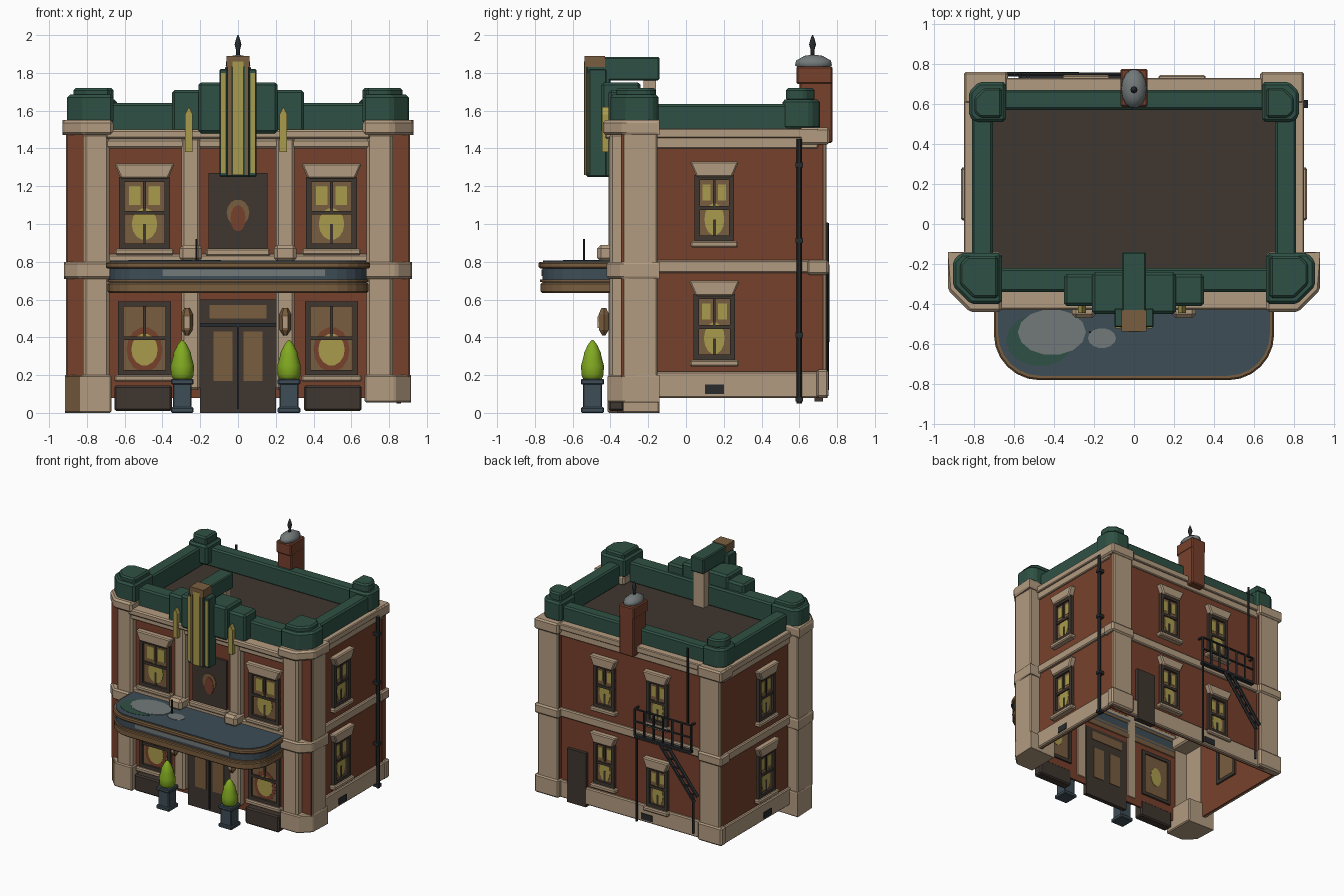
import bpy, bmesh, math
from mathutils import Vector, Matrix

if "Cube" in bpy.data.objects:
    bpy.data.objects.remove(bpy.data.objects["Cube"])

def material(name, *rgb):
    m = bpy.data.materials.new(name)
    m.diffuse_color = (*rgb, 1)
    m.use_nodes = True
    m.node_tree.nodes["Principled BSDF"].inputs["Base Color"].default_value = m.diffuse_color
    return m

BRICK = material("brick", .185, .053, .025)
STONE = material("pale stone", .45, .33, .22)
GREEN = material("dark green", .028, .082, .058)
DARK = material("dark brown", .05, .037, .029)
YELLOW = material("lit yellow", .40, .33, .075)
AMBER = material("amber brown", .19, .11, .05)
BLUE = material("slate blue", .048, .075, .095)
GREY = material("zinc grey", .17, .19, .19)
LEAF = material("leaf green", .22, .40, .015)
IRON = material("iron", .022, .024, .026)
FRONT, RIGHT, BACK, LEFT = 0, math.pi / 2, math.pi, -math.pi / 2
FW = .35  # distance of the front wall from the centre

def finish(name, bm, mat, wall=0, bevel=0, smooth=False):
    bmesh.ops.recalc_face_normals(bm, faces=bm.faces)
    bm.transform(Matrix.Rotation(wall, 4, 'Z'))
    me = bpy.data.meshes.new(name)
    bm.to_mesh(me)
    bm.free()
    me.materials.append(mat)
    me.polygons.foreach_set("use_smooth", [smooth] * len(me.polygons))
    ob = bpy.data.objects.new(name, me)
    bpy.context.collection.objects.link(ob)
    if bevel:
        mod = ob.modifiers.new("bevel", 'BEVEL')
        mod.width, mod.segments = bevel, 1
    return ob

def extrude(bm, points, offset, keep=True):
    face = bm.faces.new([bm.verts.new(p) for p in points])
    new = bmesh.ops.extrude_face_region(bm, geom=[face], use_keep_orig=keep)['geom']
    bmesh.ops.translate(bm, vec=offset, verts=[g for g in new if isinstance(g, bmesh.types.BMVert)])

# Outline of (along, up) points standing out from a wall
def plate(name, mat, pts, d0, d1, wall=0, bevel=0):
    bm = bmesh.new()
    extrude(bm, [(u, -d0, z) for u, z in pts], (0, d0 - d1, 0))
    return finish(name, bm, mat, wall, bevel)

# Plan outline of (x, y) points raised from z0 to z1
def slab(name, mat, pts, z0, z1, bevel=0, bottom=True):
    bm = bmesh.new()
    extrude(bm, [(x, y, z0) for x, y in pts], (0, 0, z1 - z0), bottom)
    return finish(name, bm, mat, 0, bevel)

# Boxes given as along min, max, outward min, max, z min, max
def boxes(name, mat, items, wall=0, bevel=0, mirror=False):
    bm = bmesh.new()
    for a, b, d0, d1, z0, z1 in items + [(-b, -a, *r) for a, b, *r in items if mirror]:
        extrude(bm, [(a, -d0, z0), (b, -d0, z0), (b, -d1, z0), (a, -d1, z0)], (0, 0, z1 - z0))
    return finish(name, bm, mat, wall, bevel)

def rods(name, mat, lines, r):
    bm = bmesh.new()
    for a, b in [(Vector(a), Vector(b)) for a, b in lines]:
        rot = (b - a).to_track_quat('Z', 'Y').to_matrix().to_4x4()
        bmesh.ops.create_cone(bm, cap_ends=True, segments=6, radius1=r, radius2=r, depth=(b - a).length,
                              matrix=Matrix.Translation((a + b) / 2) @ rot)
    return finish(name, bm, mat)

def oval(u, z, ru, rz, n=14):
    return [(u + ru * math.cos(i * math.tau / n), z + rz * math.sin(i * math.tau / n)) for i in range(n)]

def lathe(name, mat, profile, x, y, n=14, smooth=True, sx=1):
    bm = bmesh.new()
    rings = [[bm.verts.new((*p, z)) for p in oval(x, y, r * sx, r, n)] for r, z in profile]
    for lo, hi in zip(rings, rings[1:]):
        for i in range(n):
            bm.faces.new((lo[i], lo[(i + 1) % n], hi[(i + 1) % n], hi[i]))
    bm.faces.new(rings[0])
    bm.faces.new(rings[-1])
    return finish(name, bm, mat, 0, 0, smooth)

def window(wall, u, d, z0, z1, hw, shop=False):
    f, m = .028, (z0 + z1) / 2
    boxes("window_frame", DARK, [(u - hw, u - hw + f, d - .03, d + .025, z0, z1), (u + hw - f, u + hw, d - .03, d + .025, z0, z1),
                                 (u - hw, u + hw, d - .03, d + .025, z0, z0 + f), (u - hw, u + hw, d - .03, d + .025, z1 - f, z1),
                                 (u - hw, u + hw, d, d + .02, m - .01, m + .01), (u - .007, u + .007, d, d + .016, m, z1)], wall)
    boxes("window_glass", AMBER, [(u - hw, u + hw, d - .02, d + .006, z0, z1)], wall)
    plate("window_glow", YELLOW, oval(u, m - .06, hw * .5, .085), d + .004, d + .010, wall)
    if shop:
        plate("window_inner_glow", YELLOW, oval(u, m, .05, .08), d - .024, d - .01, wall)
        plate("window_shade", BRICK, oval(u, m - .06, hw * .68, .12), d + .003, d + .008, wall)
    else:
        boxes("window_lit_panes", YELLOW, [(u - hw * .6, u - .02, d, d + .009, m + .04, z1 - .05),
                                           (u + .02, u + hw * .6, d, d + .009, m + .04, z1 - .05)], wall)
        boxes("window_ornament", DARK, [(u - .008, u + .008, d, d + .013, z0, m - .06)], wall)
        plate("window_lintel", STONE, [(u - hw + .01, z1 - .01), (u + hw - .01, z1 - .01), (u + hw + .025, z1 + .07),
                                       (u - hw - .025, z1 + .07)], d - .01, d + .045, wall, .008)
    boxes("window_sill", STONE, [(u - hw - .02, u + hw + .02, d - .01, d + .045, z0 - .035, z0)], wall, .008)

# Plan of a corner block whose outer corner is cut off by c
def corner(s, x0, x1, y0, y1, c, k=0):
    return [(s * x, y) for x, y in ((x0, y0), (x1 - k, y0), (x1, y0 + (k if y1 > y0 else -k)),
                                    (x1, y1 - math.copysign(c, y1 - y0)), (x1 - c, y1), (x0, y1))]

# Thin brick shell, open underneath
boxes("front_wall", BRICK, [(-.80, -.19, FW - .015, FW, .08, 1.45), (.19, .80, FW - .015, FW, .08, 1.45),
                            (-.19, .19, FW - .015, FW, .58, 1.45)])
boxes("back_wall", BRICK, [(-.82, .82, .685, .70, .08, 1.45)], BACK)
boxes("right_wall", BRICK, [(-.33, .70, .805, .82, .08, 1.45)], RIGHT)
boxes("left_wall", BRICK, [(-.70, .33, .805, .82, .08, 1.45)], LEFT)
boxes("roof_deck", DARK, [(-.78, .78, -.66, .32, 1.455, 1.475)])

# Stone plinth, floor band, cornice and vents
for wall, a, b, d in ((RIGHT, -.2, .70, .82), (LEFT, -.70, .2, .82), (BACK, -.82, .82, .70)):
    boxes("plinth", STONE, [(a, b, d - .01, d + .022, .08, .22)], wall, .008)
    boxes("floor_band", STONE, [(a, b, d - .01, d + .022, .74, .81)], wall, .008)
    boxes("cornice", STONE, [(a, b, d - .01, d + .015, 1.40, 1.46), (a, b, d - .05, d + .03, 1.455, 1.505)], wall, .006)
    v = -.15 if wall == LEFT else .15
    boxes("vent", IRON, [(v - .05, v + .05, d, d + .028, .10, .15)], wall)
boxes("front_cornice", STONE, [(-.70, .70, .33, .40, 1.40, 1.45), (-.70, .70, .30, .43, 1.45, 1.50)], 0, .01)
boxes("front_floor_band", STONE, [(-.70, .70, .33, .385, .79, .84)], 0, .01)

# Corner piers
boxes("front_pier_face", STONE, [(.68, .82, .33, .405, .18, 1.48)], 0, .015, True)
boxes("front_pier_side", STONE, [(.80, .91, .15, .335, .18, 1.48)], 0, .008, True)
boxes("front_pier_brick_return", BRICK, [(.81, .905, .30, .345, .19, 1.475)], 0, 0, True)
boxes("back_pier_core", BRICK, [(.64, .825, .69, .725, .08, 1.46)], BACK, 0, True)
boxes("back_pier_face", STONE, [(.64, .825, .72, .745, .08, 1.46)], BACK, .008, True)
boxes("back_pier_trim", STONE, [(.63, .85, .69, .755, .08, .23), (.63, .85, .64, .757, .73, .81),
                                (.63, .85, .60, .76, 1.42, 1.51)], BACK, .012, True)
for s in (-1, 1):
    base = slab("front_pier_base", STONE, corner(s, .67, .915, -.14, -.415, .085), .055 if s > 0 else 0, .20, .008, False)
    slab("front_pier_band", STONE, corner(s, .665, .92, -.14, -.42, .08), .71, .80, .012)
    slab("front_pier_capital", STONE, corner(s, .66, .93, -.14, -.44, .11), 1.47, 1.55, .015)
    slab("front_pier_block", GREEN, corner(s, .66, .905, -.145, -.40, .09, .04), 1.53, 1.685, .015)
    slab("front_pier_cap", GREEN, corner(s, .68, .87, -.16, -.37, .07, .04), 1.67, 1.72, .012)
    slab("back_pier_block", GREEN, corner(s, .64, .825, .51, .71, .05, .03), 1.50, 1.66, .015)
    slab("back_pier_cap", GREEN, corner(s, .66, .80, .53, .68, .05, .03), 1.65, 1.72, .012)
    if s < 0:  # weathered outer corner of the left base
        base.data.materials.append(AMBER)
        for p in base.data.polygons:
            p.material_index = int(p.normal.x < -.3 and p.normal.y < -.3)

# Green parapet with a stepped front
boxes("side_parapet", GREEN, [(.705, .81, -.60, .25, 1.47, 1.635)], 0, .012, True)
boxes("back_parapet", GREEN, [(-.70, .70, .57, .67, 1.47, 1.625)], BACK, .012)
boxes("front_parapet", GREEN, [(-.68, .68, .22, .34, 1.47, 1.64)], 0, .012)
boxes("parapet_step", GREEN, [(.19, .35, .25, .41, 1.48, 1.71)], 0, .015, True)
boxes("parapet_centre", GREEN, [(-.21, .21, .24, .45, 1.48, 1.75)], 0, .015)

# Front pilasters with yellow fins
boxes("pilaster", STONE, [(.20, .30, .33, .41, .12, 1.46)], 0, .015, True)
boxes("pilaster_foot", STONE, [(.19, .31, .34, .47, .80, .89)], 0, .02, True)
for x in (-.26, .24):
    plate("pilaster_fin", YELLOW, [(x - .02, 1.38), (x + .02, 1.38), (x + .02, 1.58), (x, 1.62), (x - .02, 1.58)], .40, .445)

# Vertical blade above the entrance
boxes("blade_body", GREEN, [(-.06, .06, .14, .53, 1.76, 1.885), (-.06, .06, .40, .53, 1.25, 1.80)], 0, .008)
boxes("blade_wings", GREEN, [(-.098, .098, .42, .515, 1.25, 1.82)], 0, .006)
boxes("blade_post", STONE, [(-.05, .05, .16, .225, 1.47, 1.77)])
boxes("blade_stripes", YELLOW, [(-.028, .028, .52, .54, 1.26, 1.86), (-.092, -.066, .50, .521, 1.27, 1.80),
                                (.066, .092, .50, .521, 1.27, 1.80)])
boxes("blade_trim", AMBER, [(-.055, -.038, .52, .537, 1.26, 1.86), (.038, .055, .52, .537, 1.26, 1.86),
                            (-.062, .062, .43, .538, 1.83, 1.89)])

# Windows
for s, side in ((-1, LEFT), (1, RIGHT)):
    window(FRONT, s * .495, FW, .87, 1.25, .135)
    window(FRONT, s * .495, FW, .20, .59, .14, True)
    window(side, s * .15, .82, .91, 1.26, .105)
    window(side, s * .15, .82, .28, .63, .11)
    window(BACK, s * .24, .70, .91, 1.26, .095)
    window(BACK, s * .24, .70, .25 - s * .03, .59 - s * .04, .095)
boxes("shopfront_panel", DARK, [(.35, .655, .33, .41, .01, .145)], 0, .01, True)

# Central upper display window and entrance doors
boxes("display_window", DARK, [(-.155, .155, .33, .37, .86, 1.27)])
boxes("display_sill", STONE, [(-.17, .17, .34, .40, .83, .87)], 0, .008)
plate("display_shade", AMBER, oval(0, 1.06, .06, .07), .36, .374)
plate("display_lamp", BRICK, oval(0, 1.03, .04, .07), .36, .377)
boxes("entrance_doors", DARK, [(-.20, .20, .33, .365, 0, .60)])
boxes("door_glazing", AMBER, [(.03, .13, .325, .372, .17, .43), (.0, .15, .325, .372, .50, .57)], 0, 0, True)
boxes("door_stiles", IRON, [(-.006, .006, .34, .375, .02, .47), (-.20, .20, .34, .38, .455, .475)])
boxes("back_door", DARK, [(-.57, -.40, .68, .725, .06, .50)], BACK)

# Rounded canopy
def canopy(name, mat, inset, z0, z1, bevel=0):
    arc = [(.47 + (.23 - inset) * math.cos(i * math.pi / 12), -.55 - (.23 - inset) * math.sin(i * math.pi / 12)) for i in range(7)]
    half = [(.70 - inset, -.33)] + arc
    slab(name, mat, half + [(-x, y) for x, y in reversed(half)], z0, z1, bevel)

canopy("canopy_lower_rim", AMBER, .01, .635, .69, .008)
canopy("canopy_fascia", BLUE, .02, .68, .77)
canopy("canopy_bead", AMBER, .008, .693, .707)
canopy("canopy_upper_rim", AMBER, 0, .765, .80, .008)
canopy("canopy_top", BLUE, .022, .79, .806)
boxes("canopy_fascia_worn", GREY, [(-.40, .46, .755, .764, .725, .758)])
slab("canopy_mossy_edge", GREEN, oval(-.47, -.58, .17, .13), .80, .808)
slab("canopy_worn_patch", GREY, oval(-.41, -.54, .17, .115), .80, .810)
slab("canopy_worn_spot", GREY, oval(-.16, -.57, .07, .05), .80, .809)
rods("canopy_spike", IRON, [((-.22, -.54, .80), (-.22, -.54, .92))], .006)

# Planters, clipped shrubs and lanterns
for x, lx in ((-.295, -.27), (.27, .25)):
    boxes("planter", BLUE, [(x - .05, x + .05, .445, .545, .0, .16), (x - .06, x + .06, .433, .557, .15, .18),
                            (x - .06, x + .06, .433, .557, 0, .03)], 0, .006)
    lathe("shrub", LEAF, [(.045, .17), (.06, .20), (.062, .25), (.048, .30), (.045, .32), (.025, .36), (.006, .385)], x, -.495)
    lathe("lantern", AMBER, [(.01, .41), (.03, .44), (.032, .52), (.015, .555)], lx, -.435, 6, False)
    boxes("lantern_light", STONE, [(lx - .012, lx + .012, .45, .468, .45, .51)])

# Chimney with a narrow zinc cowl and finial
boxes("chimney", BRICK, [(-.065, .065, -.775, -.60, 1.43, 1.80), (-.068, .068, -.775, -.585, 1.74, 1.835)], 0, .008)
lathe("chimney_cowl", GREY, [(.07, 1.82), (.10, 1.84), (.095, 1.865), (.05, 1.89), (.015, 1.895)], 0, .675, 14, True, .65)
lathe("chimney_finial", IRON, [(.012, 1.88), (.01, 1.92), (.018, 1.95), (.012, 1.975), (.003, 2.0)], 0, .67, 8)

# Drainpipe on the right side
rods("drainpipe", IRON, [((.85, .60, .05), (.85, .60, 1.45))], .014)
boxes("drainpipe_clips", IRON, [(.58, .62, .82, .868, z, z + .025) for z in (.06, .4, .9, 1.3)], RIGHT)

# Fire escape on the back
Y = .748
boxes("escape_platform", IRON, [(.06, .57, .69, .757, .77, .79)], BACK)
lines = [((-.06, Y, z), (-.57, Y, z)) for z in (.90, 1.0)] + [((x, .70, 1.0), (x, Y, 1.0)) for x in (-.06, -.57)]
lines += [((-.06 - i * .085, Y, .78), (-.06 - i * .085, Y, 1.0)) for i in range(7)]
lines += [((-.07, .74, .08), (-.07, .74, .78)), ((-.53, .735, 1.0), (-.53, .735, 1.62)), ((-.59, Y, .12), (-.59, Y, .42))]
lines += [((-.30 - i * .05, Y, .74 - i * .06), (-.37 - i * .045, Y, .74 - i * .06)) for i in range(6)]
rods("escape_rails", IRON, lines, .009)
rods("escape_stair", IRON, [((-.28, Y, .78), (-.60, Y, .38)), ((-.35, Y, .78), (-.63, Y, .43))], .014)
